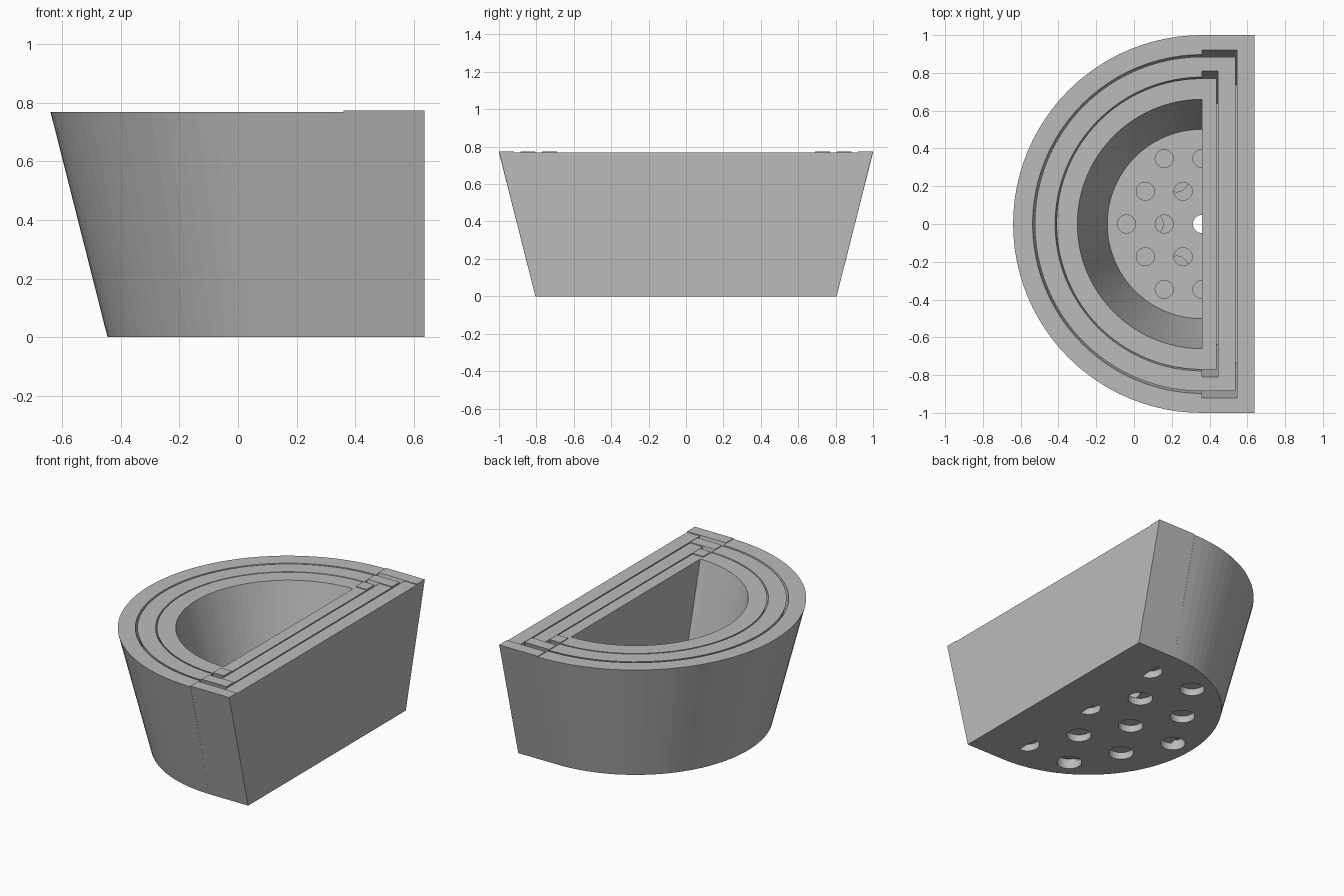
import bpy, bmesh, math

if "Cube" in bpy.data.objects:
    bpy.data.objects.remove(bpy.data.objects["Cube"], do_unlink=True)

gray = bpy.data.materials.new("plain_gray")
gray.use_nodes = True
color = (0.5, 0.5, 0.5, 1)
gray.diffuse_color = color
gray.node_tree.nodes["Principled BSDF"].inputs["Base Color"].default_value = color

JOIN = 0.36      # x where the round half meets the straight back
TOP = 0.769      # rim of the round half
LIP = 0.774      # slightly raised rim of the straight back
SLOPE = 0.253    # wall flare per unit of height
FLOOR = 0.046    # floor thickness


def loft(name, low, high):
    """Closed solid between two matching loops of points."""
    bm = bmesh.new()
    a = [bm.verts.new(p) for p in low]
    b = [bm.verts.new(p) for p in high]
    n = len(a)
    bm.faces.new(a[::-1])
    bm.faces.new(b)
    for i in range(n):
        j = (i + 1) % n
        bm.faces.new((a[i], a[j], b[j], b[i]))
    bmesh.ops.recalc_face_normals(bm, faces=bm.faces)
    mesh = bpy.data.meshes.new(name)
    bm.to_mesh(mesh)
    bm.free()
    obj = bpy.data.objects.new(name, mesh)
    bpy.context.collection.objects.link(obj)
    mesh.materials.append(gray)
    return obj


def half_disc(r, z, extra=0.0, n=48):
    """Half circle bulging to -x, optionally run on past the join."""
    pts = [(JOIN - r * math.sin(math.pi * i / n), r * math.cos(math.pi * i / n), z)
           for i in range(n + 1)]
    if extra:
        pts += [(JOIN + extra, -r, z), (JOIN + extra, r, z)]
    return pts


def box_loop(x0, x1, w, z):
    return [(x0, -w, z), (x1, -w, z), (x1, w, z), (x0, w, z)]


def circle(x, y, r, z, n=24):
    return [(x + r * math.cos(math.tau * i / n), y + r * math.sin(math.tau * i / n), z)
            for i in range(n)]


def cut(obj, cutters):
    """Subtract cutters, apply, and remove them."""
    for c in cutters:
        m = obj.modifiers.new("cut", 'BOOLEAN')
        m.operation = 'DIFFERENCE'
        m.solver = 'EXACT'
        m.object = c
    bpy.context.view_layer.update()
    deps = bpy.context.evaluated_depsgraph_get()
    mesh = bpy.data.meshes.new_from_object(obj.evaluated_get(deps))
    obj.modifiers.clear()
    obj.data = mesh
    for c in cutters:
        bpy.data.objects.remove(c, do_unlink=True)


def pot(label, base, r_out, r_in, slot_w, slot_x, back_x, pitch, hole_r):
    floor = base + FLOOR
    over = TOP + 0.1
    flare = lambda r, z: r - SLOPE * (TOP - z)

    # Round half with tapered hollow
    bowl = loft(label + "_bowl", half_disc(flare(r_out, base), base), half_disc(r_out, TOP))
    cutters = [loft("hollow", half_disc(flare(r_in, floor), floor, 0.1),
                    half_disc(flare(r_in, over), over, 0.1))]
    # Drain holes on a staggered grid
    row_step = pitch * math.sqrt(3) / 2
    for row in range(-2, 3):
        for k in range(3 if row == 0 else 2):
            x = JOIN - pitch * (k + 0.5 * (row % 2))
            cutters.append(loft("drain", circle(x, row * row_step, hole_r, base - 0.02),
                                circle(x, row * row_step, hole_r, floor + 0.02)))
    cut(bowl, cutters)

    # Straight back with raised ends and a slot for the next pot
    back = loft(label + "_back", box_loop(JOIN, back_x, flare(r_out, base), base),
                box_loop(JOIN, back_x, r_out, LIP))
    cutters = [loft("notch", box_loop(JOIN - 0.1, back_x + 0.1, slot_w, TOP),
                    box_loop(JOIN - 0.1, back_x + 0.1, slot_w, over))]
    if slot_x > JOIN:
        cutters.append(loft("slot", box_loop(JOIN - 0.1, slot_x, flare(slot_w, floor), floor),
                            box_loop(JOIN - 0.1, slot_x, flare(slot_w, over), over)))
    cut(back, cutters)


# Three nested half pots
gap = 0.002
pot("outer_pot", 0, 1.0, 0.897, 0.92, 0.545, 0.637, 1 / 3, 0.075)
pot("middle_pot", FLOOR + gap, 0.885, 0.778, 0.808, 0.445, 0.537, 0.8 / 3, 0.061)
pot("inner_pot", 2 * (FLOOR + gap), 0.77, 0.66, 0.69, JOIN, 0.438, 0.2, 0.048)
